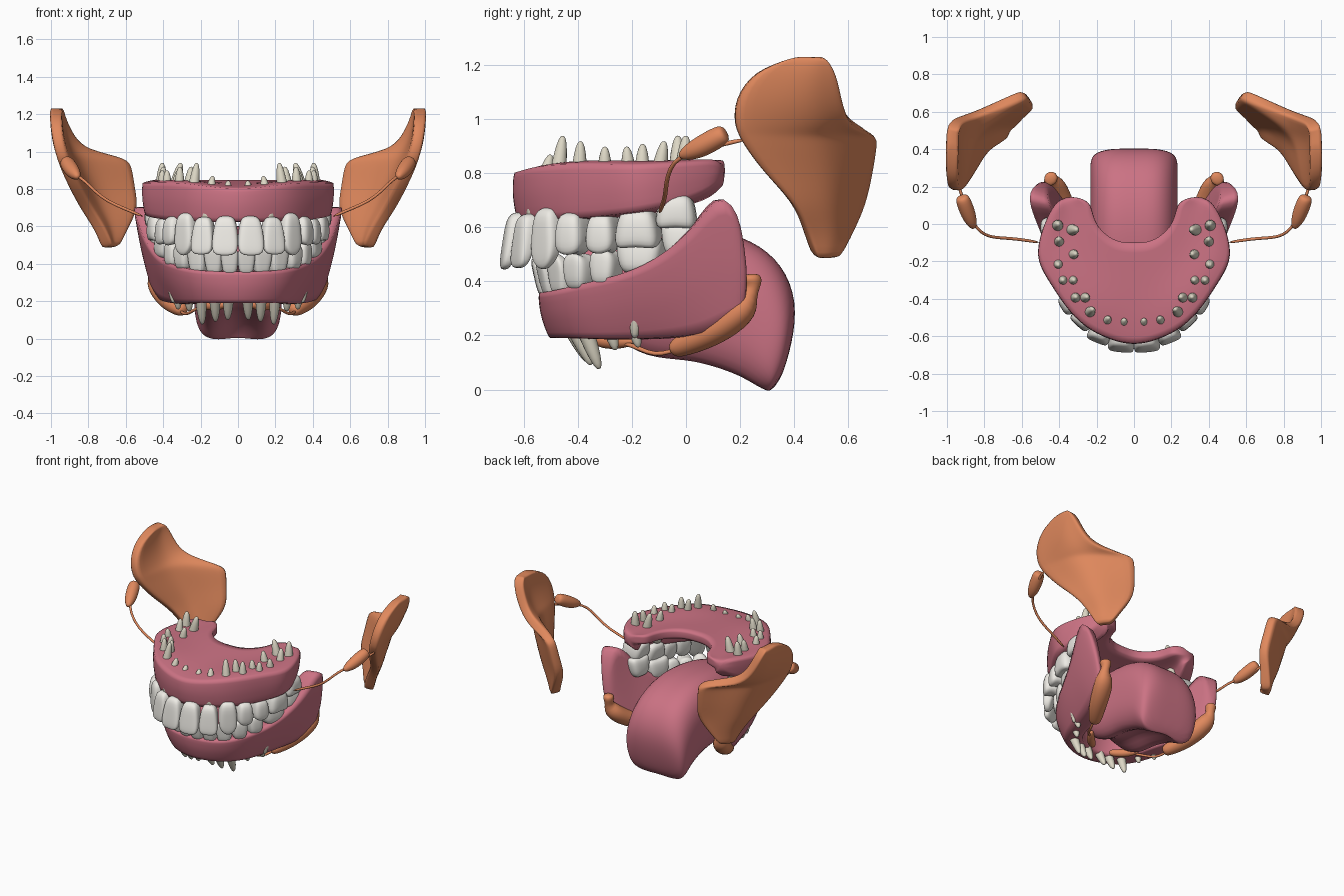
import bpy, bmesh
from math import sin, cos, pi, radians
from mathutils import Vector, Matrix

if "Cube" in bpy.data.objects:
    bpy.data.objects.remove(bpy.data.objects["Cube"])


def material(name, rgb):
    m = bpy.data.materials.new(name)
    m.diffuse_color = (*rgb, 1)
    m.use_nodes = True
    m.node_tree.nodes["Principled BSDF"].inputs["Base Color"].default_value = m.diffuse_color
    return m


PINK = material("gum_pink", (0.60, 0.17, 0.23))
ORANGE = material("gland_orange", (0.75, 0.25, 0.11))
ENAMEL = material("enamel", (0.85, 0.83, 0.78))
ROOT = material("root_cream", (0.72, 0.68, 0.56))


def finish(name, bm, mat, mirror=False, levels=2, solid=0):
    bmesh.ops.recalc_face_normals(bm, faces=bm.faces)
    me = bpy.data.meshes.new(name)
    bm.to_mesh(me)
    bm.free()
    me.materials.append(mat)
    me.shade_smooth()
    ob = bpy.data.objects.new(name, me)
    bpy.context.collection.objects.link(ob)
    if solid:
        s = ob.modifiers.new("thickness", 'SOLIDIFY')
        s.thickness, s.offset = solid, 0
        s.edge_crease_inner = s.edge_crease_outer = 0.4
    if levels:
        s = ob.modifiers.new("smooth", 'SUBSURF')
        s.levels = s.render_levels = levels
    if mirror:
        ob.modifiers.new("mirror", 'MIRROR').use_mirror_merge = False
    return ob


def loft(name, rings, mat, mirror=False, levels=2, crease=()):
    """Skin closed rings; crease lists ring indices whose long edges stay sharper."""
    bm = bmesh.new()
    layer = bm.edges.layers.float.new("crease_edge")
    vs = [[bm.verts.new(p) for p in r] for r in rings]
    n = len(vs[0])
    for a, b in zip(vs, vs[1:]):
        for i in range(n):
            bm.faces.new((a[i], a[(i + 1) % n], b[(i + 1) % n], b[i]))
        for i in crease:
            bm.edges.get((a[i], b[i]))[layer] = 0.6
    bm.faces.new(vs[0])
    bm.faces.new(vs[-1])
    return finish(name, bm, mat, mirror, levels)


def tube(name, path, radii, mat, flat=1.0, levels=1, n=8):
    pts = [Vector(p) for p in path]
    rings = []
    for i, p in enumerate(pts):
        t = (pts[min(i + 1, len(pts) - 1)] - pts[max(i - 1, 0)]).normalized()
        a = t.cross(Vector((0.31, 0.2, 1))).normalized()
        b = t.cross(a)
        r = radii[i] if isinstance(radii, (list, tuple)) else radii
        rings.append([p + a * r * flat * cos(k * 2 * pi / n) + b * r * sin(k * 2 * pi / n)
                      for k in range(n)])
    return loft(name, rings, mat, True, levels)


def both_sides(half):
    return [[Vector((-p.x, p.y, p.z)) for p in r] for r in reversed(half[1:])] + half


# upper gum with palate: outer xy, inner xy, gum margin and top heights
upper = [(0, -.655, 0, -.10, .625, .815), (.13, -.625, .06, -.10, .62, .825),
         (.27, -.555, .12, -.08, .63, .845), (.37, -.445, .17, -.04, .63, .85),
         (.45, -.32, .20, 0, .64, .85), (.525, -.2, .22, .05, .655, .845),
         (.51, -.08, .23, .1, .68, .85), (.47, .03, .26, .13, .71, .855), (.41, .135, .33, .15, .77, .855)]
rings = []
for n, (ox, oy, ix, iy, zb, zt) in enumerate(upper):
    o, i = Vector((ox, oy, 0)), Vector((ix, iy, 0))
    k = min(0.17 / (i - o).length, 0.7)
    m = (zb + zt) / 2
    rings.append([o.lerp(i, t) + Vector((0, 0, z)) for t, z in (
        (k * .12, zb), (0, m), (.015, zt - .015), (.25, zt + .005), (.6, .835), (1, .85),
        (1, .79), (max(.65, k + .1), .77), (k * 1.15, min(m, .74)), (k, zb))])
loft("upper_gum", both_sides(rings), PINK, crease=(0, 2, 5, 6, 9))

# lower gum: outer top xyz, outer bottom xyz, thickness
lower = [(0, -.55, .36, 0, -.515, .19, .16), (.14, -.54, .36, .12, -.49, .19, .16),
         (.27, -.48, .37, .23, -.43, .19, .16), (.36, -.36, .40, .30, -.32, .185, .16),
         (.43, -.23, .43, .34, -.18, .185, .16), (.48, -.1, .49, .38, -.05, .19, .15),
         (.535, .03, .60, .43, .08, .205, .13), (.575, .15, .77, .46, .17, .25, .11),
         (.52, .238, .54, .47, .238, .28, .07)]
rings = []
for tx, ty, tz, bx, by, bz, th in lower:
    t, b = Vector((tx, ty, tz)), Vector((bx, by, bz))
    d = -Vector((tx, ty, 0)).normalized()
    mid = t.lerp(b, .5) - d * .015
    rings.append([t, mid, b, b + d * th * .75, mid + d * th, t + d * th])
loft("lower_gum", both_sides(rings), PINK, crease=(0, 2, 3, 5))

# tongue: top yz, bottom yz, half width
tongue = [(-.47, .47, -.46, .42, .09), (-.40, .54, -.38, .33, .18), (-.28, .58, -.27, .17, .21),
          (-.1, .61, -.15, .085, .23), (.08, .61, 0, .08, .23), (.25, .56, .1, .055, .23),
          (.36, .47, .19, .025, .23), (.415, .33, .25, -.005, .23), (.395, .17, .29, -.015, .21),
          (.35, .03, .31, -.008, .17)]
rings = []
for ty, tz, by, bz, w in tongue:
    t, b = Vector((0, ty, tz)), Vector((0, by, bz))
    rings.append([t.lerp(b, v) + Vector((u * w, 0, 0)) for u, v in (
        (0, .02), (.6, 0), (1, .2), (1.03, .55), (.97, .8), (.6, 1.02), (0, .76),
        (-.6, 1.02), (-.97, .8), (-1.03, .55), (-1, .2), (-.6, 0))])
loft("tongue", rings, PINK)


def crown(name, kind, x, y, z, w, d, h, yaw, lean, s):
    """s = -1 for upper teeth (biting down), 1 for lower."""
    bm = bmesh.new()
    bmesh.ops.create_cube(bm, size=1)
    bmesh.ops.subdivide_edges(bm, edges=bm.edges[:], cuts=1, use_grid_fill=True)
    for v in bm.verts:
        a, b, c = (round(q * 2) for q in v.co)
        u = (c + 1) / 2
        px, py, pz = a * w * .54, b * d * .54, c * h * .54
        px *= .72 + .36 * min(1, u * 1.5) - .08 * u
        if kind in ("incisor", "canine"):
            py *= 1 - .6 * u
            if kind == "canine" and c == 1:
                pz += h * (.08 if a == 0 else -.14)
                px *= .85
        elif c == 1:
            py *= .82
            if kind == "molar":
                pz += h * (.1 if a and b else -.08 if a or b else -.28)
            else:
                pz += h * (.1 if a == 0 and b else -.12 if b else -.22)
                px *= .88
        v.co = (px, py - lean * (u - .5), pz * s)
    bm.transform(Matrix.Translation((x, y, z)) @ Matrix.Rotation(radians(yaw), 4, 'Z'))
    finish(name, bm, ENAMEL, True)


I, C, P, M = "incisor", "canine", "premolar", "molar"
# teeth: kind, x, y, z, width, depth, height, yaw, lean
UPPER = [(I, .068, -.642, .55, .135, .09, .195, 6, .06), (I, .187, -.597, .55, .12, .09, .185, 22, .05),
         (C, .277, -.512, .56, .125, .11, .21, 42, .04), (P, .33, -.415, .57, .115, .13, .16, 60, .02),
         (P, .372, -.305, .57, .115, .13, .15, 68, .02), (M, .405, -.175, .59, .16, .15, .15, 78, .02),
         (M, .42, -.035, .655, .145, .15, .13, 86, .02)]
LOWER = [(I, .044, -.53, .41, .09, .08, .14, 4, .06), (I, .13, -.51, .41, .093, .08, .14, 14, .06),
         (C, .213, -.46, .42, .105, .1, .15, 32, .05), (P, .28, -.39, .44, .105, .11, .14, 50, .02),
         (P, .33, -.295, .455, .105, .115, .14, 62, .01), (M, .367, -.165, .50, .17, .14, .14, 74, 0),
         (M, .405, -.01, .56, .15, .14, .14, 78, 0)]
for label, row, s in (("upper", UPPER, -1), ("lower", LOWER, 1)):
    for i, t in enumerate(row):
        crown(f"{label}_{t[0]}_{i + 1}", *t, s)

# roots: tooth index, tip xyz
UP_TIPS = [(0, .052, -.51, .845), (1, .135, -.50, .87), (2, .22, -.455, .94), (3, .25, -.39, .92),
           (3, .31, -.39, .92), (4, .32, -.30, .90), (4, .38, -.30, .90), (5, .405, -.22, .90),
           (5, .31, -.16, .91), (5, .40, -.08, .92), (6, .305, -.03, .94), (6, .405, 0, .94)]
LOW_TIPS = [(0, .055, -.36, .10), (1, .12, -.35, .09), (2, .19, -.32, .075), (3, .26, -.26, .145),
            (4, .32, -.175, .155), (5, .345, -.19, .19), (5, .35, -.05, .21), (6, .40, .04, .25)]
for label, row, tips in (("upper", UPPER, UP_TIPS), ("lower", LOWER, LOW_TIPS)):
    for n, (i, *tip) in enumerate(tips):
        base, tip = Vector(row[i][1:4]), Vector(tip)
        base = base.lerp(Vector((tip.x, tip.y, base.z)), .4 if i > 2 else .1)
        tube(f"{label}_root_{n + 1}", [base.lerp(tip, f) for f in (.2, .5, .8, .95, 1)],
             [.04, .038, .029, .018, .007], ROOT)

# parotid gland: curved sheet, each level = z and front, corner, inner-edge xy
levels = [(1.23, .97, .40, .97, .48, .965, .51), (1.18, .975, .25, .975, .46, .95, .55),
          (1.07, .965, .18, .955, .44, .90, .57), (.985, .945, .18, .91, .46, .82, .60),
          (.955, .935, .19, .88, .48, .60, .69), (.91, .92, .21, .86, .49, .575, .69),
          (.80, .87, .29, .80, .52, .56, .67), (.69, .81, .40, .75, .53, .54, .645),
          (.59, .74, .44, .70, .53, .60, .60), (.49, .70, .475, .685, .51, .65, .55)]
bm = bmesh.new()
grid = []
for z, *q in levels:
    f, c, e = Vector((q[0], q[1], z)), Vector((q[2], q[3], z)), Vector((q[4], q[5], z))
    grid.append([bm.verts.new(p) for p in (f, f.lerp(c, .5), c, c.lerp(e, .5), e)])
for a, b in zip(grid, grid[1:]):
    for i in range(4):
        bm.faces.new((a[i], a[i + 1], b[i + 1], b[i]))
finish("parotid_gland", bm, ORANGE, True, 2, .065)

# accessory gland and cheek duct
tube("accessory_gland", [(.855, -.025, .862), (.865, 0, .873), (.885, .05, .895),
                         (.915, .13, .94), (.922, .15, .95)],
     [.012, .03, .045, .045, .03], ORANGE, levels=2)
tube("parotid_duct", [(.94, .22, .925), (.92, .14, .91), (.86, 0, .87), (.82, -.045, .845),
                      (.77, -.07, .79), (.70, -.075, .735), (.62, -.08, .70), (.50, -.10, .65)],
     .009, ORANGE)

# glands and duct under the jaw
tube("submandibular_gland", [(.445, .24, .43), (.445, .245, .40), (.44, .235, .32), (.405, .16, .25),
                             (.36, .06, .195), (.31, -.02, .16), (.29, -.055, .145)],
     [.03, .05, .062, .064, .057, .045, .03], ORANGE, 1.1, 2)
tube("submandibular_duct", [(.31, -.03, .15), (.29, -.09, .13), (.26, -.14, .135),
                            (.22, -.2, .165), (.15, -.25, .175)], .009, ORANGE)
tube("sublingual_gland", [(.20, -.19, .18), (.18, -.22, .178), (.13, -.28, .175),
                          (.08, -.32, .18), (.07, -.335, .185)],
     [.012, .026, .03, .026, .01], ORANGE, 1, 2)
